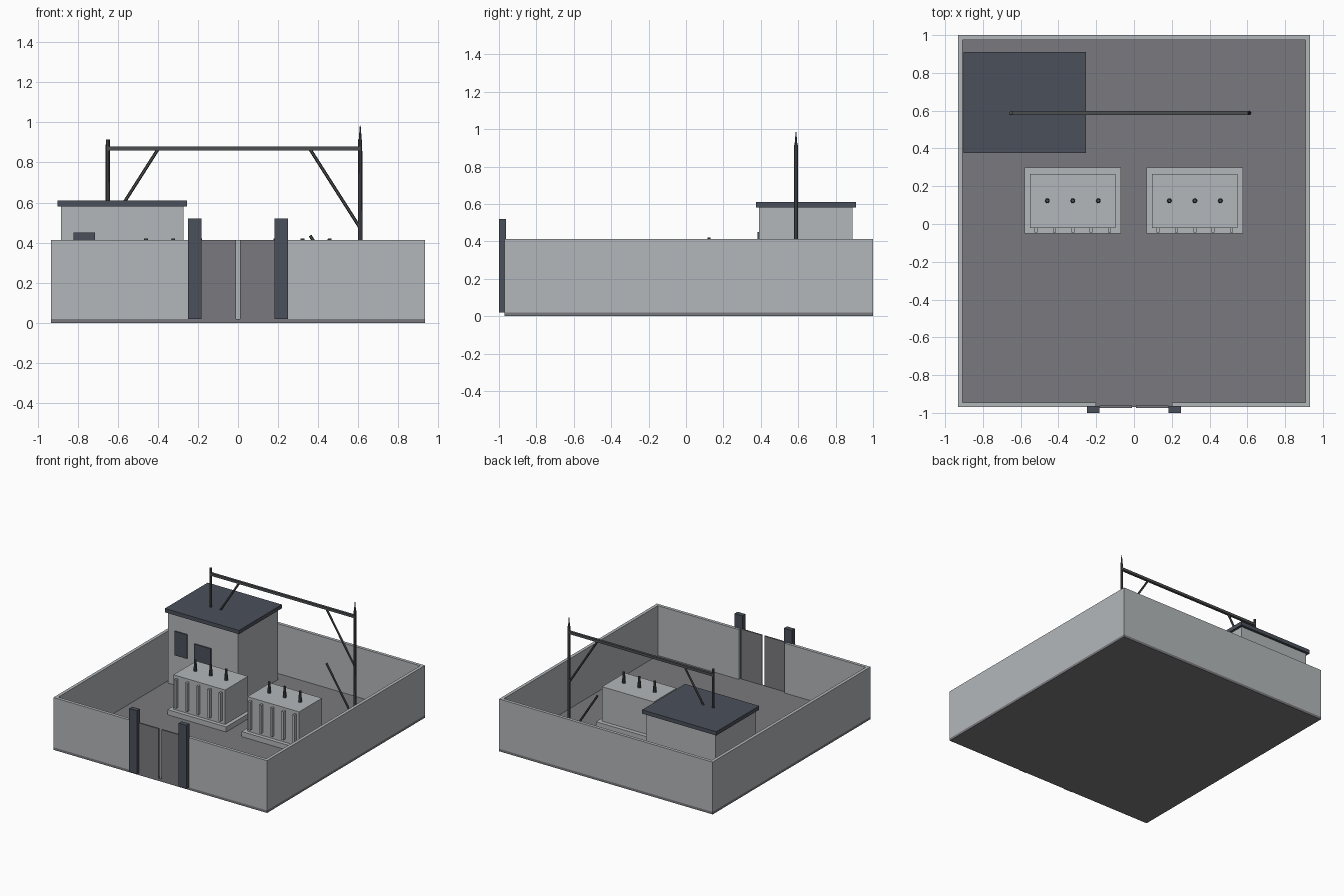
import bpy, bmesh, math
from mathutils import Vector

if "Cube" in bpy.data.objects:
    bpy.data.objects.remove(bpy.data.objects["Cube"])

def mat(name, c):
    m = bpy.data.materials.new(name)
    m.diffuse_color = (*c, 1)
    m.use_nodes = True
    m.node_tree.nodes["Principled BSDF"].inputs["Base Color"].default_value = m.diffuse_color
    return m

CONCRETE = mat("light concrete", (0.45, 0.475, 0.49))
GROUND = mat("ground grey", (0.195, 0.195, 0.21))
SLATE = mat("dark slate", (0.07, 0.082, 0.105))
STEEL = mat("dark steel", (0.075, 0.078, 0.082))

def finish(name, bm, m):
    bmesh.ops.recalc_face_normals(bm, faces=bm.faces)
    me = bpy.data.meshes.new(name)
    bm.to_mesh(me)
    bm.free()
    me.materials.append(m)
    ob = bpy.data.objects.new(name, me)
    bpy.context.collection.objects.link(ob)
    return ob

def box(name, x0, x1, y0, y1, z0, z1, m):
    bm = bmesh.new()
    bmesh.ops.create_cube(bm, size=1)
    for v in bm.verts:
        v.co = ((x0 + x1) / 2 + v.co.x * (x1 - x0),
                (y0 + y1) / 2 + v.co.y * (y1 - y0),
                (z0 + z1) / 2 + v.co.z * (z1 - z0))
    return finish(name, bm, m)

def rod(name, a, b, r1, r2, m, n=8):
    a, b = Vector(a), Vector(b)
    bm = bmesh.new()
    bmesh.ops.create_cone(bm, cap_ends=True, segments=n, radius1=r1, radius2=r2,
                          depth=(b - a).length)
    q = (b - a).to_track_quat('Z', 'Y')
    for v in bm.verts:
        v.co = q @ v.co + (a + b) / 2
    return finish(name, bm, m)

# Ground slab and perimeter walls with a gate opening
W, T = 0.933, 0.025
box("ground_slab", -W, W, -0.97, 1.0, 0, 0.02, GROUND)
box("back_wall", -W, W, 1 - T, 1.0, 0.02, 0.413, CONCRETE)
for s, side in ((-1, "left"), (1, "right")):
    xs = sorted((s * W, s * (W - T)))
    box(side + "_wall", *xs, -0.97, 1 - T, 0.02, 0.413, CONCRETE)
    xs = sorted((s * (W - T), s * 0.2))
    box(side + "_front_wall", *xs, -0.97, -0.97 + T, 0.02, 0.413, CONCRETE)
    # Gate pillars and leaves
    xs = sorted((s * 0.25, s * 0.182))
    box(side + "_gate_pillar", *xs, -1.0, -0.963, 0.02, 0.52, SLATE)
    xs = sorted((s * 0.182, s * 0.011))
    box(side + "_gate_leaf", *xs, -0.973, -0.961, 0.02, 0.413, GROUND)

# Control building
box("building", -0.883, -0.273, 0.39, 0.89, 0.02, 0.58, CONCRETE)
box("building_roof", -0.902, -0.254, 0.375, 0.91, 0.58, 0.61, SLATE)
box("building_window", -0.82, -0.713, 0.381, 0.39, 0.26, 0.45, SLATE)
box("building_door", -0.65, -0.505, 0.381, 0.39, 0.02, 0.395, SLATE)

# Two transformers: pad, tank, cooling fins, bushings
for cx, side in ((-0.324, "left"), (0.322, "right")):
    box(side + "_pad", cx - 0.256, cx + 0.256, -0.05, 0.298, 0.02, 0.06, CONCRETE)
    box(side + "_tank", cx - 0.226, cx + 0.226, -0.02, 0.265, 0.06, 0.332, CONCRETE)
    for i in range(5):
        x = cx + (i - 2) * 0.097
        box(f"{side}_fin_{i}", x - 0.008, x + 0.008, -0.045, -0.02, 0.085, 0.31, CONCRETE)
    for i in range(3):
        x = cx + (i - 1) * 0.135
        rod(f"{side}_bushing_{i}", (x, 0.123, 0.332), (x, 0.123, 0.42), 0.013, 0.009, STEEL)

# Overhead gantry: posts, lightning spike, beam and braces
Y, GX = 0.588, -0.02
for s, side in ((-1, "left"), (1, "right")):
    px = GX + s * 0.63
    rod(side + "_gantry_post", (px, Y, 0.02), (px, Y, 0.915), 0.012, 0.01, STEEL)
    for z, level in ((0.05, "lower"), (0.48, "upper")):
        rod(f"{side}_{level}_brace", (px - s * 0.005, Y, z),
            (px - s * 0.25, Y, z + 0.385), 0.008, 0.008, STEEL, 6)
rod("lightning_spike", (GX + 0.63, Y, 0.91), (GX + 0.63, Y, 0.985), 0.008, 0.002, STEEL)
box("gantry_beam", GX - 0.63, GX + 0.63, Y - 0.01, Y + 0.01, 0.86, 0.88, STEEL)
